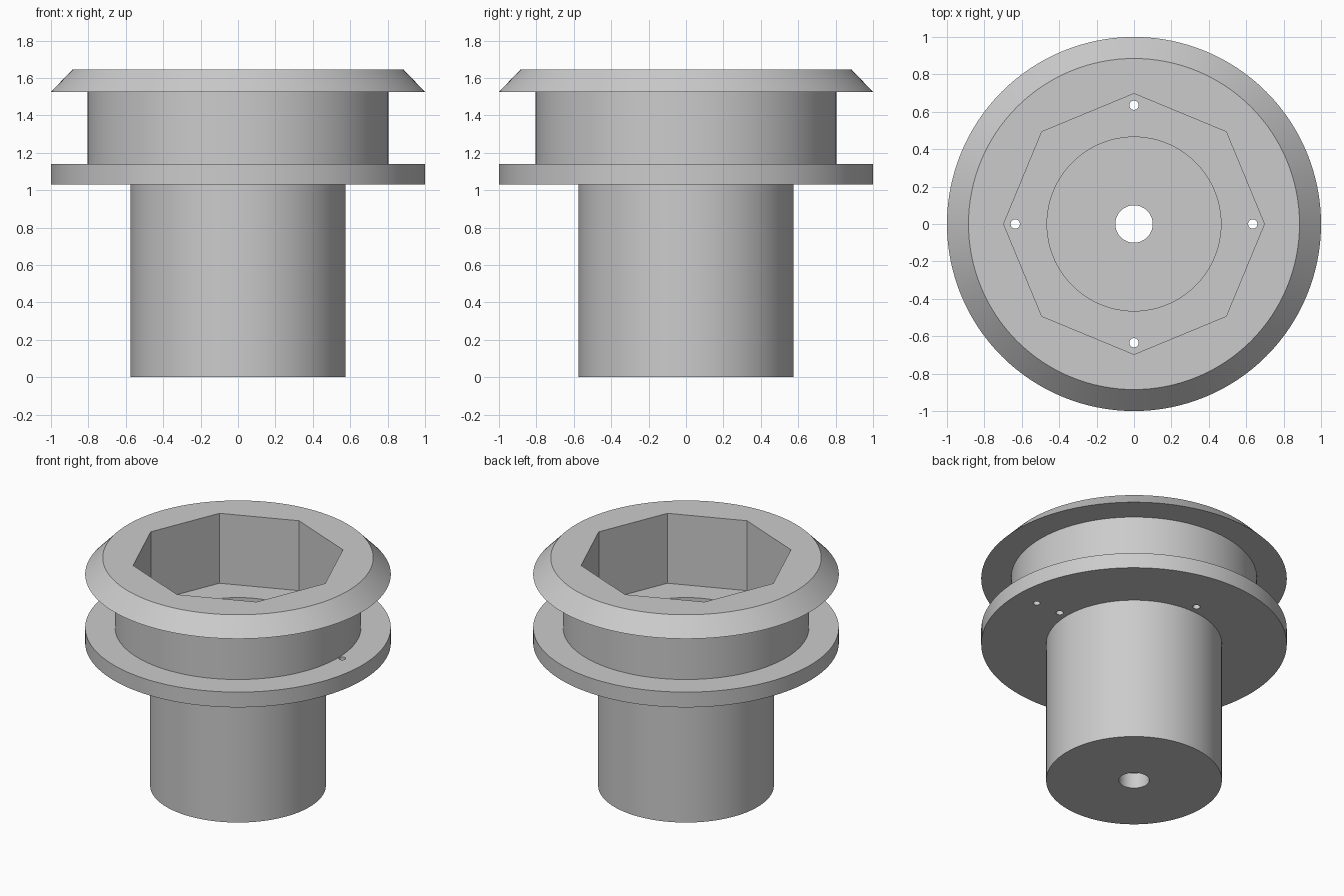
import bpy
import bmesh
import math
from mathutils import Matrix

default_cube = bpy.data.objects.get("Cube")
if default_cube:
    bpy.data.objects.remove(default_cube, do_unlink=True)

SEGMENTS = 128
FLANGE_BOTTOM, FLANGE_TOP = 1.03, 1.14
RIM_BOTTOM, TOP = 1.525, 1.645

grey = bpy.data.materials.new("plain grey")
grey.use_nodes = True
colour = (0.6, 0.6, 0.6, 1.0)
grey.diffuse_color = colour
grey.node_tree.nodes["Principled BSDF"].inputs["Base Color"].default_value = colour


def finish(name, bm):
    bmesh.ops.recalc_face_normals(bm, faces=bm.faces)
    mesh = bpy.data.meshes.new(name)
    bm.to_mesh(mesh)
    bm.free()
    mesh.materials.append(grey)
    obj = bpy.data.objects.new(name, mesh)
    bpy.context.collection.objects.link(obj)
    return obj


def lathe(name, profile):
    """Spin a radius/height profile, closed with a cap at each end."""
    bm = bmesh.new()
    rings = []
    for r, z in profile:
        angles = [math.tau * i / SEGMENTS for i in range(SEGMENTS)]
        rings.append([bm.verts.new((r * math.cos(a), r * math.sin(a), z)) for a in angles])
    for low, high in zip(rings, rings[1:]):
        for i in range(SEGMENTS):
            j = (i + 1) % SEGMENTS
            bm.faces.new((low[i], low[j], high[j], high[i]))
    bm.faces.new(rings[0])
    bm.faces.new(rings[-1])
    return finish(name, bm)


def cut(body, radius, bottom, top, sides, x=0.0, y=0.0):
    """Remove an upright prism from the body."""
    bm = bmesh.new()
    place = Matrix.Translation((x, y, (bottom + top) / 2))
    bmesh.ops.create_cone(bm, cap_ends=True, segments=sides, radius1=radius,
                          radius2=radius, depth=top - bottom, matrix=place)
    cutter = finish("cutter", bm)
    cutter.hide_render = True
    mod = body.modifiers.new("cut", 'BOOLEAN')
    mod.operation = 'DIFFERENCE'
    mod.solver = 'EXACT'
    mod.object = cutter
    bpy.ops.object.select_all(action='DESELECT')
    body.select_set(True)
    bpy.context.view_layer.objects.active = body
    bpy.ops.object.modifier_apply(modifier=mod.name)
    bpy.data.objects.remove(cutter, do_unlink=True)


# Post, lower flange, drum and bevelled upper rim
body = lathe("spool_body", [
    (0.575, 0), (0.575, FLANGE_BOTTOM),
    (1, FLANGE_BOTTOM), (1, FLANGE_TOP),
    (0.805, FLANGE_TOP), (0.805, RIM_BOTTOM),
    (1, RIM_BOTTOM), (0.885, TOP),
])

# Octagonal pocket, post bore and axle hole
cut(body, 0.697, FLANGE_TOP, TOP + 0.2, 8)
cut(body, 0.465, 0.11, FLANGE_TOP + 0.1, 96)
cut(body, 0.1, -0.1, 0.2, 48)

# Four screw holes in the pocket floor
for i in range(4):
    a = i * math.pi / 2
    cut(body, 0.025, 0.95, 1.25, 20, 0.635 * math.cos(a), 0.635 * math.sin(a))

# Cord hole beside the drum
cut(body, 0.023, 0.95, 1.25, 20, 0.832, 0)

bpy.ops.object.shade_smooth_by_angle(angle=math.radians(30))
